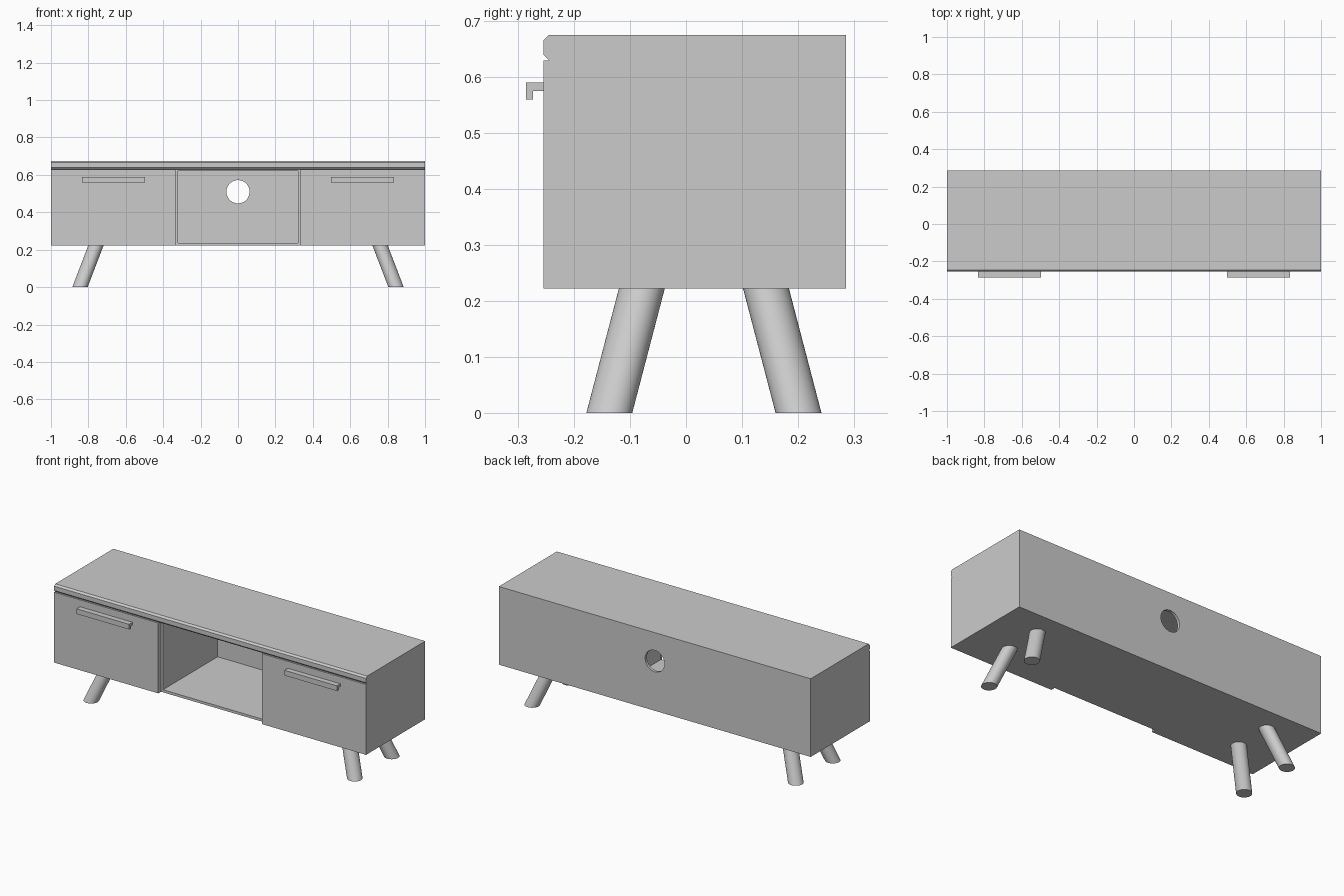
import bpy
import bmesh
from mathutils import Matrix, Vector

cube = bpy.data.objects.get("Cube")
if cube:
    bpy.data.objects.remove(cube, do_unlink=True)

# One plain grey finish
grey = bpy.data.materials.new("plain grey")
grey.use_nodes = True
colour = (0.6, 0.6, 0.6, 1)
grey.diffuse_color = colour
grey.node_tree.nodes["Principled BSDF"].inputs["Base Color"].default_value = colour


def add_object(name, bm):
    bmesh.ops.recalc_face_normals(bm, faces=bm.faces[:])
    mesh = bpy.data.meshes.new(name)
    bm.to_mesh(mesh)
    bm.free()
    mesh.materials.append(grey)
    obj = bpy.data.objects.new(name, mesh)
    bpy.context.collection.objects.link(obj)
    return obj


def extrude_profile(name, points, x0, x1):
    """Sweep a closed (y, z) profile from x0 to x1."""
    bm = bmesh.new()
    face = bm.faces.new([bm.verts.new((x0, y, z)) for y, z in points])
    moved = bmesh.ops.extrude_face_region(bm, geom=[face], use_keep_orig=True)
    verts = [g for g in moved["geom"] if isinstance(g, bmesh.types.BMVert)]
    bmesh.ops.translate(bm, verts=verts, vec=(x1 - x0, 0, 0))
    return add_object(name, bm)


def box(name, half_width, y0, y1, z0, z1):
    return extrude_profile(name, [(y0, z0), (y1, z0), (y1, z1), (y0, z1)],
                           -half_width, half_width)


def cylinder(bm, radius, depth, matrix):
    bmesh.ops.create_cone(bm, cap_ends=True, segments=48, radius1=radius,
                          radius2=radius, depth=depth, matrix=matrix)


def activate(obj):
    bpy.ops.object.select_all(action="DESELECT")
    obj.select_set(True)
    bpy.context.view_layer.objects.active = obj


def cut(obj, cutter):
    cutter.hide_render = True
    mod = obj.modifiers.new("cut", "BOOLEAN")
    mod.operation = "DIFFERENCE"
    mod.solver = "EXACT"
    mod.object = cutter
    activate(obj)
    bpy.ops.object.modifier_apply(modifier=mod.name)
    bpy.data.objects.remove(cutter, do_unlink=True)


FRONT, BACK, BASE, TOP = -0.255, 0.286, 0.222, 0.675
LIP = 0.63

# Cabinet with chamfered top edge and shadow groove
cabinet = extrude_profile("cabinet", [
    (FRONT, BASE), (BACK, BASE), (BACK, TOP), (FRONT + 0.01, TOP),
    (FRONT, TOP - 0.01), (FRONT, LIP + 0.01), (FRONT + 0.01, LIP),
    (FRONT, LIP)], -1, 1)

# Set-back centre frame, open bay and round cable hole
cut(cabinet, box("frame_cutter", 0.333, FRONT - 0.1, FRONT + 0.025, BASE - 0.1, LIP))
cut(cabinet, box("bay_cutter", 0.32, FRONT - 0.1, 0.27, 0.237, 0.622))
bm = bmesh.new()
cylinder(bm, 0.062, 0.2,
         Matrix.Translation((0, BACK, 0.51)) @ Matrix.Rotation(1.5707963, 4, "X"))
cut(cabinet, add_object("hole_cutter", bm))
activate(cabinet)
bpy.ops.object.shade_smooth_by_angle()

# Hooked drawer pulls
hook = [(FRONT, 0.59), (-0.286, 0.59), (-0.286, 0.56),
        (-0.273, 0.56), (-0.273, 0.575), (FRONT, 0.575)]
for side, x0, x1 in (("left", 0.498, 0.835), ("right", -0.835, -0.498)):
    extrude_profile(side + "_drawer_handle", hook, x0, x1)

# Splayed round legs, cut level at floor and cabinet
for side, sx in (("left", 1), ("right", -1)):
    for end, sy in (("front", -1), ("back", 1)):
        foot = Vector((sx * 0.845, 0.032 + sy * 0.169, 0))
        lean = Matrix.Identity(4)
        lean[0][2] = -sx * 0.085 / BASE
        lean[1][2] = -sy * 0.058 / BASE
        bm = bmesh.new()
        cylinder(bm, 0.041, BASE, Matrix.Translation(foot) @ lean
                 @ Matrix.Translation((0, 0, BASE / 2)))
        leg = add_object(f"{end}_{side}_leg", bm)
        activate(leg)
        bpy.ops.object.shade_smooth_by_angle()
